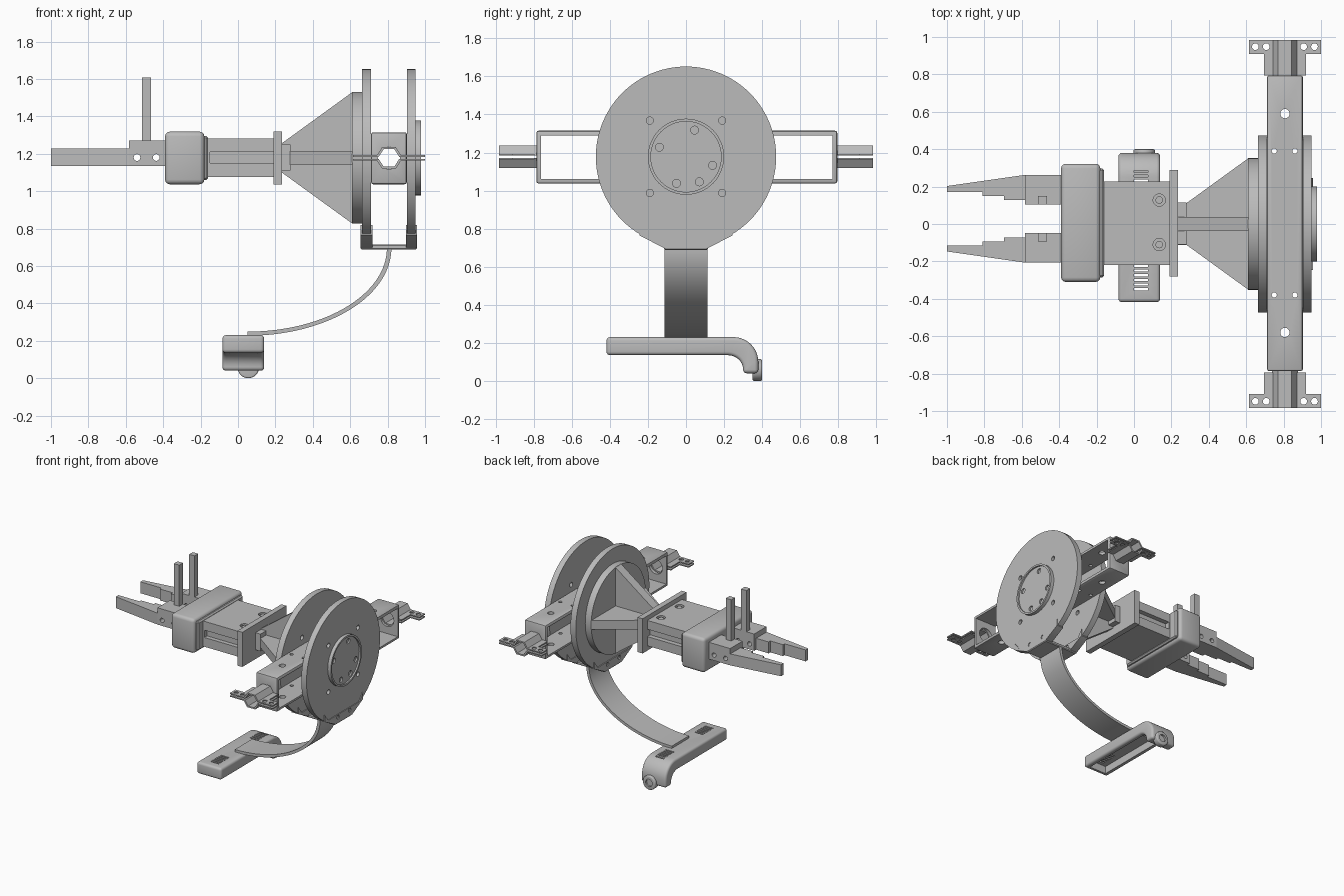
import bpy, bmesh
from math import sin, cos, pi
from mathutils import Matrix, Vector

if "Cube" in bpy.data.objects:
    bpy.data.objects.remove(bpy.data.objects["Cube"])

GREY = (0.5, 0.5, 0.5, 1)
grey = bpy.data.materials.new("plain_grey")
grey.use_nodes = True
grey.diffuse_color = GREY
grey.node_tree.nodes["Principled BSDF"].inputs["Base Color"].default_value = GREY

ZC = 1.178   # height of the main axis
AX = 0.807   # centre of the side arms along x


def bake(ob):
    """Apply every modifier of the object."""
    bpy.context.view_layer.update()
    me = bpy.data.meshes.new_from_object(ob.evaluated_get(bpy.context.evaluated_depsgraph_get()))
    ob.modifiers.clear()
    ob.data = me


def prism(name, pts, axis, lo, hi, bevel=0, segments=3):
    """Extrude a 2D outline along an axis from lo to hi."""
    place = {"x": lambda u, v, t: (t, u, v),
             "y": lambda u, v, t: (u, t, v),
             "z": lambda u, v, t: (u, v, t)}[axis]
    bm = bmesh.new()
    a, b = [[bm.verts.new(place(u, v, t)) for u, v in pts] for t in (lo, hi)]
    n = len(pts)
    bm.faces.new(a)
    bm.faces.new(b)
    for i in range(n):
        j = (i + 1) % n
        bm.faces.new((a[i], a[j], b[j], b[i]))
    bmesh.ops.recalc_face_normals(bm, faces=bm.faces)
    me = bpy.data.meshes.new(name)
    bm.to_mesh(me)
    bm.free()
    me.materials.append(grey)
    ob = bpy.data.objects.new(name, me)
    bpy.context.collection.objects.link(ob)
    if bevel:
        m = ob.modifiers.new("bevel", "BEVEL")
        m.width, m.segments = bevel, segments
        m.limit_method, m.angle_limit = "ANGLE", 0.7
        bake(ob)
    return ob


def box(name, x, y, z, bevel=0, segments=3):
    pts = [(x[0], y[0]), (x[1], y[0]), (x[1], y[1]), (x[0], y[1])]
    return prism(name, pts, "z", z[0], z[1], bevel, segments)


def arc(u, v, ru, rv, start, end, n):
    return [(u + ru * cos(start + (end - start) * i / n),
             v + rv * sin(start + (end - start) * i / n)) for i in range(n + 1)]


def cyl(name, axis, u, v, r, lo, hi, n=32, bevel=0):
    return prism(name, arc(u, v, r, r, 0, 2 * pi, n)[:-1], axis, lo, hi, bevel)


def cut(ob, *cutters):
    """Subtract the cutters and delete them."""
    for c in cutters:
        c.hide_render = True
        m = ob.modifiers.new("cut", "BOOLEAN")
        m.operation, m.object, m.solver = "DIFFERENCE", c, "EXACT"
    bake(ob)
    for c in cutters:
        bpy.data.objects.remove(c)


# Twin discs with bolt holes
for name, lo, hi in (("inner_disc", 0.663, 0.711), ("outer_disc", 0.903, 0.95)):
    disc = cyl(name, "x", 0, ZC, 0.474, lo, hi, 96)
    cut(disc, *[cyl("hole", "x", y, ZC + z, 0.019, 0.6, 1, 16)
                for y in (-0.19, 0.19) for z in (-0.19, 0.19)])

# Hub cap with raised rim and holes
hub = cyl("hub_cap", "x", 0, ZC, 0.2, 0.94, 0.978, 64)
hub_holes = ((0.045, 0.14), (-0.14, 0.05), (0.14, -0.045), (-0.05, -0.14), (0.07, -0.132))
cut(hub, cyl("recess", "x", 0, ZC, 0.185, 0.965, 1.1, 64),
    *[cyl("hole", "x", y, ZC + z, 0.021, 0.952, 1.1, 16) for y, z in hub_holes])

# Mounting flange, ribs and wrist plate
cyl("rib_flange", "x", 0, ZC, 0.352, 0.61, 0.665, 96)
for k in range(4):
    rib = prism("flange_rib", [(0.23, 0), (0.23, 0.075), (0.612, 0.352), (0.612, 0)], "y", -0.037, 0.037)
    rib.data.transform(Matrix.Translation((0, 0, ZC)) @ Matrix.Rotation(k * pi / 2, 4, "X"))
box("wrist_plate", (0.19, 0.235), (-0.28, 0.288), (1.035, 1.318))
box("wrist_boss", (0.23, 0.28), (-0.11, 0.115), (1.11, 1.25))

# Gripper body with side grooves and top bolts
body = box("gripper_body", (-0.2, 0.195), (-0.22, 0.228), (1.075, 1.282))
cut(body, *[box("groove", (-0.15, 0.3), y, (1.15, 1.21)) for y in ((-0.3, -0.185), (0.19, 0.3))],
    *[cyl("hole", "z", 0.135, y, 0.033, 1.26, 1.4, 24) for y in (-0.11, 0.128)])
for y in (-0.11, 0.128):
    cyl("body_bolt", "z", 0.135, y, 0.02, 1.25, 1.275, 16)
box("gripper_collar", (-0.39, -0.18), (-0.31, 0.322), (1.037, 1.318), 0.025)
box("collar_step", (-0.2, -0.16), (-0.285, 0.297), (1.06, 1.295), 0.01, 1)

# Two mirrored fingers, each with a block and an upright post
MID = 0.028
outline = [(-1, 0.175), (-0.58, 0.235), (-0.58, 0.1), (-0.695, 0.1),
           (-0.695, 0.122), (-0.81, 0.122), (-0.81, 0.142), (-1, 0.142)]
for s in (1, -1):
    prism("finger", [(x, MID + s * y) for x, y in outline], "z", 1.135, 1.228)
    near, far = sorted((MID + s * 0.075, MID + s * 0.235))
    block = box("finger_block", (-0.583, -0.38), (near, far), (1.135, 1.272))
    cut(block, *[cyl("hole", "y", x, 1.18, 0.018, -1, 1, 20) for x in (-0.54, -0.437)])
    near, far = sorted((MID + s * 0.075, MID + s * 0.122))
    box("upright_post", (-0.513, -0.465), (near, far), (1.2, 1.608))

# Open frame carrying both side arms
frame = box("arm_frame", (0.711, 0.903), (-0.787, 0.795), (1.037, 1.315), 0.012, 2)
cut(frame, box("opening", (0.6, 1), (-0.762, 0.77), (1.06, 1.29)),
    cyl("hole", "y", AX, ZC, 0.06, -1, 1, 32),
    *[cyl("hole", "z", AX, y, 0.025, 0.9, 1.4, 20) for y in (-0.58, 0.59)],
    *[cyl("hole", "z", x, y, 0.014, 0.9, 1.4, 12) for x in (0.75, 0.86) for y in (-0.38, 0.39)])

# Split hexagonal clamps with drilled ears at both arm ends
half_hex = [(-0.07, 0.006), (-0.036, 0.058), (0.036, 0.058), (0.07, 0.006),
            (0.055, 0.006), (0.028, 0.047), (-0.028, 0.047), (-0.055, 0.006)]
ear = [(0.058, 0.795), (0.113, 0.795), (0.113, 0.91), (0.193, 0.91), (0.193, 0.983), (0.058, 0.983)]
for end in (1, -1):
    for up in (1, -1):
        lo, hi = sorted((end * 0.787, end * 0.983))
        prism("hex_clamp", [(AX + x, ZC + up * z) for x, z in half_hex], "y", lo, hi)
        lo, hi = sorted((ZC + up * 0.006, ZC + up * 0.015))
        for s in (1, -1):
            e = prism("clamp_ear", [(AX + s * x, end * y) for x, y in ear], "z", lo, hi)
            cut(e, *[cyl("hole", "z", AX + s * x, end * 0.948, 0.018, 1, 1.4, 16) for x in (0.1, 0.158)])

# Saddle bracket gripping the disc rims
cheek = [(0.245, 0.82), (0.2, 0.762), (-0.2, 0.762), (-0.245, 0.82),
         (-0.245, 0.765), (-0.11, 0.695), (0.11, 0.695), (0.245, 0.765)]
for lo, hi in ((0.655, 0.718), (0.897, 0.956)):
    c = prism("bracket_cheek", cheek, "x", lo, hi)
    cut(c, *[cyl("hole", "x", y, 0.74, 0.016, 0.5, 1.1, 16) for y in (-0.075, 0.075)])
box("bracket_base", (0.655, 0.956), (-0.115, 0.115), (0.688, 0.715), 0.006, 1)

# Curved flat strap
prism("curved_strap", arc(0.05, 0.695, 0.77, 0.468, 0, -pi / 2, 40) +
      arc(0.05, 0.695, 0.746, 0.446, -pi / 2, 0, 40), "y", -0.112, 0.112)

# Handle: hollow channel bending down at one end
side = ([(-0.418, 0.135), (-0.418, 0.23)] + arc(0.25, 0.1, 0.13, 0.13, pi / 2, 0, 10)
        + [(0.38, 0.04), (0.3, 0.04)] + arc(0.22, 0.06, 0.08, 0.075, 0, pi / 2, 8))
handle = prism("handle", side, "x", -0.083, 0.14, 0.025, 4)
cut(handle, box("channel", (-0.045, 0.105), (-0.385, 0.24), (0.1, 0.195)),
    *[box("slot", (0, 0.075), (y + i * 0.025, y + i * 0.025 + 0.012), (0.15, 0.3))
      for y in (-0.355, 0.15) for i in range(6)])
knob = cyl("handle_knob", "y", 0.055, 0.057, 0.057, 0.35, 0.4, 32, 0.008)
cut(knob, cyl("recess", "y", 0.055, 0.057, 0.03, 0.385, 0.5, 24))

# Smooth shading with sharp edges kept
for ob in bpy.context.scene.objects:
    ob.select_set(ob.type == "MESH")
    if ob.type == "MESH":
        bpy.context.view_layer.objects.active = ob
bpy.ops.object.shade_smooth_by_angle(angle=0.6)
